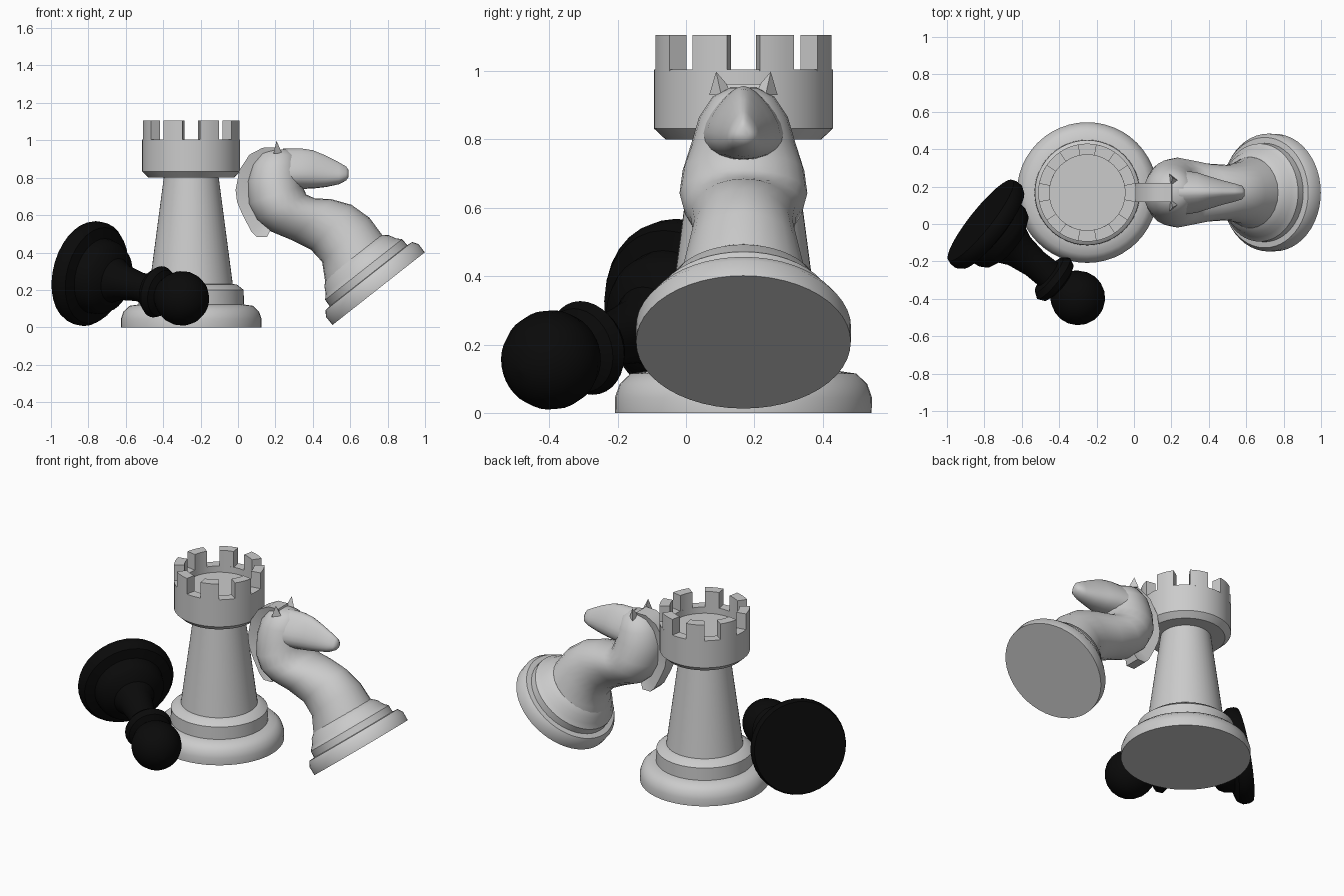
import bpy, bmesh
from math import sin, cos, pi, radians
from mathutils import Vector, Matrix

if "Cube" in bpy.data.objects:
    bpy.data.objects.remove(bpy.data.objects["Cube"])

CY = 0.168  # shared centre line of rook and knight


def finish(name, bm, angle=35):
    bmesh.ops.remove_doubles(bm, verts=bm.verts, dist=1e-5)
    bmesh.ops.recalc_face_normals(bm, faces=bm.faces)
    me = bpy.data.meshes.new(name)
    bm.to_mesh(me)
    bm.free()
    ob = bpy.data.objects.new(name, me)
    bpy.context.collection.objects.link(ob)
    bpy.ops.object.select_all(action='DESELECT')
    ob.select_set(True)
    bpy.context.view_layer.objects.active = ob
    bpy.ops.object.shade_smooth_by_angle(angle=radians(angle))
    return ob


def add_loft(bm, rings):
    """Skin a list of equally long rings and cap both ends."""
    vs = [[bm.verts.new(p) for p in r] for r in rings]
    n = len(rings[0])
    for a, b in zip(vs, vs[1:]):
        for i in range(n):
            j = (i + 1) % n
            bm.faces.new((a[i], a[j], b[j], b[i]))
    bm.faces.new(vs[0])
    bm.faces.new(vs[-1])


def lathe(name, profile, origin, axis=(0, 0, 1), seg=48):
    m = Matrix.Translation(origin) @ Vector(axis).to_track_quat('Z', 'Y').to_matrix().to_4x4()
    bm = bmesh.new()
    add_loft(bm, [[m @ Vector((r * cos(2 * pi * i / seg), r * sin(2 * pi * i / seg), z))
                   for i in range(seg)] for r, z in profile])
    return finish(name, bm)


def section(ax, az, bx, bz, w, k=0.0, n=24):
    """Oval between two points of the side outline; k narrows it towards the first."""
    out = []
    for i in range(n):
        t = 2 * pi * i / n
        c = cos(t)
        out.append(Vector(((ax + bx) / 2 + c * (ax - bx) / 2,
                           CY + w * sin(t) * (1 - k * c),
                           (az + bz) / 2 + c * (az - bz) / 2)))
    return out


# Rook: turned body with recessed top
ROOK = (-0.25, CY, 0)
lathe("rook_body", [(.375, 0), (.376, .045), (.362, .085), (.33, .115), (.282, .122),
                    (.28, .2), (.245, .228), (.222, .232), (.147, .8), (.228, .8),
                    (.262, .832), (.262, 1.005), (.202, 1.005), (.202, .965), (.001, .965)], ROOK)

# Rook: eight battlements
bm = bmesh.new()
for k in range(8):
    rings = []
    for s in range(5):
        a = radians(22.5 + 45 * k - 12 + 6 * s)
        rings.append([Vector((ROOK[0] + r * cos(a), CY + r * sin(a), z))
                      for r, z in ((.202, 1.0), (.262, 1.0), (.262, 1.105), (.202, 1.105))])
    add_loft(bm, rings)
finish("rook_battlements", bm)

# Knight: tilted turned base
lathe("knight_base", [(.314, 0), (.315, .055), (.295, .085), (.264, .088), (.262, .13),
                      (.238, .155), (.22, .19), (.19, .215), (.1, .22)],
      (.752, CY, .207), (-.619, 0, .786))

# Knight: curved neck up to the crown
bm = bmesh.new()
add_loft(bm, [section(*s) for s in (
    (.81, .455, .47, .22, .2), (.778, .484, .459, .29, .188), (.703, .586, .45, .35, .165),
    (.607, .655, .39, .415, .148), (.5, .685, .286, .467, .155), (.41, .69, .17, .515, .176),
    (.365, .71, .10, .575, .187), (.345, .757, .055, .66, .178), (.34, .80, .05, .78, .152),
    (.33, .86, .075, .87, .13), (.31, .92, .12, .93, .09), (.27, .95, .17, .952, .04))])
finish("knight_neck", bm, 50)

# Knight: wedge-shaped head and muzzle
bm = bmesh.new()
add_loft(bm, [section(x, t, x, b, w, .4) for x, t, b, w in (
    (.24, .955, .735, .115), (.34, .956, .74, .1), (.40, .947, .742, .082),
    (.47, .918, .75, .062), (.54, .882, .765, .045), (.578, .86, .785, .034),
    (.592, .84, .805, .015))])
finish("knight_head", bm, 50)

# Knight: mane plate, thicker along its outer edge
bm = bmesh.new()
rings = []
for x, z in ((.2, .962), (.131, .96), (.061, .923), (.008, .842), (-.013, .735), (-.005, .67),
             (.024, .602), (.072, .511), (.099, .484), (.155, .484)):
    ix, iz = x + (.27 - x) * .45, z + (.7 - z) * .45
    rings.append([Vector((x, CY - .05, z)), Vector((x, CY + .05, z)),
                  Vector((ix, CY + .02, iz)), Vector((ix, CY - .02, iz))])
add_loft(bm, rings)
finish("knight_mane", bm)

# Knight: two ears
for side, label in ((-1, "right"), (1, "left")):
    bm = bmesh.new()
    tip = bm.verts.new((.206, CY + side * .08, .998))
    foot = [bm.verts.new((x, CY + side * y, z)) for x, y, z in
            ((.19, .1, .93), (.235, .065, .93), (.195, .03, .94))]
    for i in range(3):
        bm.faces.new((foot[i], foot[(i + 1) % 3], tip))
    bm.faces.new(foot)
    finish("knight_ear_" + label, bm)

# Pawn: lying on its side, black
profile = [(.275, 0), (.283, .02), (.283, .055), (.262, .085), (.205, .1), (.198, .15),
           (.178, .185), (.12, .215), (.095, .27), (.078, .38), (.08, .47), (.118, .478),
           (.14, .51), (.125, .545), (.09, .56)]
for i in range(3, 11):
    a = pi * i / 10
    profile.append((max(.146 * sin(a), .001), .68 - .146 * cos(a)))
pawn = lathe("pawn", profile, (-.82, .02, .295), (.52, -.415, -.14), 32)
black = bpy.data.materials.new("black")
black.diffuse_color = (.003, .003, .003, 1)
black.use_nodes = True
black.node_tree.nodes["Principled BSDF"].inputs["Base Color"].default_value = black.diffuse_color
pawn.data.materials.append(black)
